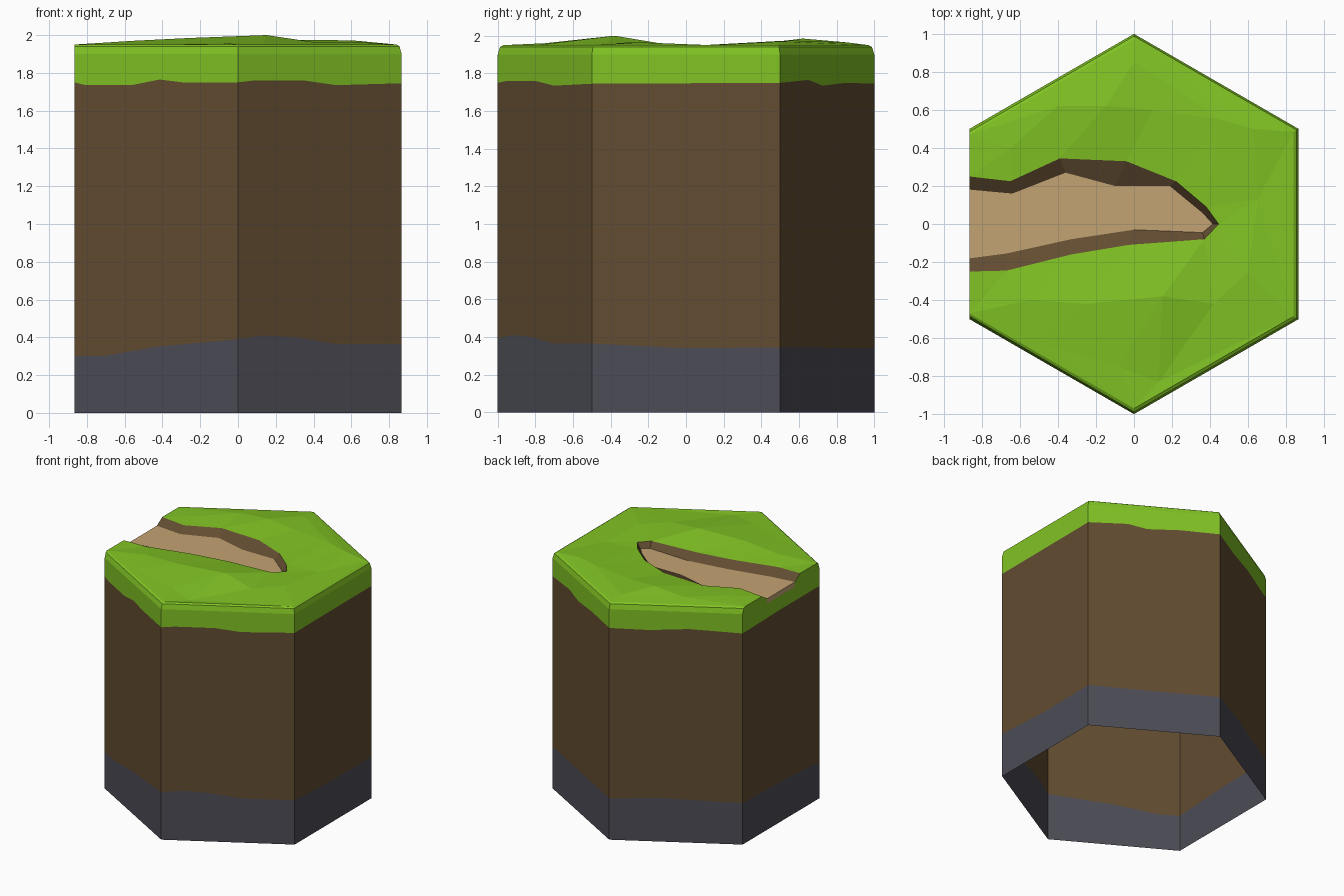
import bpy
from math import sqrt
from mathutils import Vector
from mathutils.geometry import delaunay_2d_cdt

if "Cube" in bpy.data.objects:
    bpy.data.objects.remove(bpy.data.objects["Cube"])


def material(name, rgb):
    m = bpy.data.materials.new(name)
    m.diffuse_color = [((c / 255 + 0.055) / 1.055) ** 2.4 for c in rgb] + [1]
    m.use_nodes = True
    m.node_tree.nodes["Principled BSDF"].inputs["Base Color"].default_value = m.diffuse_color
    return m


STONE = material("stone grey", (76, 76, 86))
SOIL = material("soil brown", (98, 76, 49))
GRASS = material("grass green", (129, 195, 36))
SAND = material("path sand", (196, 164, 116))


def build(name, verts, faces, mats, indices=None):
    me = bpy.data.meshes.new(name)
    me.from_pydata(verts, [], faces)
    for m in mats:
        me.materials.append(m)
    for p, i in zip(me.polygons, indices or [0] * len(faces)):
        p.material_index = i
    ob = bpy.data.objects.new(name, me)
    bpy.context.collection.objects.link(ob)
    return ob


def lerp_table(table, t):
    for (t0, z0), (t1, z1) in zip(table, table[1:]):
        if t <= t1:
            return z0 + (z1 - z0) * (t - t0) / (t1 - t0)
    return table[-1][1]


# Hexagon corners, counter-clockwise from the front left; side 5 is the -x side
W = sqrt(3) / 2
HEX = [(-W, -.5), (0, -1), (W, -.5), (W, .5), (0, 1), (-W, .5)]
FLOOR, LIP, TOP = 1.905, 1.865, 1.95

# Layer heights along the perimeter (t = side number + fraction)
stone_top = [(0, .30), (.17, .30), (.5, .35), (1, .39), (1.15, .41), (1.35, .40), (1.6, .365),
             (2, .365), (2.5, .34), (3, .345), (4, .34), (4.4, .36), (5, .34), (5.5, .33), (6, .30)]
grass_low = [(0, 1.75), (.07, 1.735), (.35, 1.735), (.52, 1.765), (.66, 1.75), (1, 1.75),
             (1.1, 1.76), (1.4, 1.76), (1.6, 1.735), (2, 1.745), (3, 1.75), (3.3, 1.765),
             (3.45, 1.735), (3.7, 1.75), (4.3, 1.74), (4.6, 1.76), (5, 1.74), (5.5, 1.75), (6, 1.75)]
# Upper edge: level, except for the path notch on the -x side
half = [(5, 1.9), (5.015, 1.94), (5.03, TOP), (5.25, TOP), (5.319, FLOOR), (5.32, LIP)]
wall_top = [(0, 1.9)] + half + [(11 - t, z) for t, z in reversed(half)]

# Side walls: stone, soil and grass bands, open at the bottom
ts = sorted({i / 8 for i in range(49)} | {t for tab in (stone_top, grass_low, wall_top) for t, _ in tab})
verts, faces, idx = [], [], []
for t in ts:
    s = min(int(t), 5)
    a, b = HEX[s], HEX[(s + 1) % 6]
    x, y = (a[k] + (b[k] - a[k]) * (t - s) for k in (0, 1))
    for z in (0, lerp_table(stone_top, t), lerp_table(grass_low, t), lerp_table(wall_top, t)):
        verts.append((x, y, z))
for c in range(len(ts) - 1):
    for k in range(3):
        i = c * 4 + k
        faces.append((i, i + 4, i + 5, i + 1))
        idx.append(k)
build("earth_block", verts, faces, [STONE, SOIL, GRASS], idx)


# Bevelled grass rim on five sides
def ring(scale, left_y, z):
    pts = [(x * scale, y * scale, z) for x, y in HEX]
    pts[0], pts[5] = (-W, -left_y, z), (-W, left_y, z)
    return pts


rings = [ring(1, .5, 1.9), ring(.988, .485, 1.94), ring(.97, .47, TOP)]
build("grass_rim", sum(rings, []),
      [(r * 6 + i, r * 6 + i + 1, r * 6 + i + 7, r * 6 + i + 6) for r in (0, 1) for i in range(5)],
      [GRASS])

# Path outline at grass level and at sand level
bank = [(-W, .25), (-.65, .225), (-.39, .345), (-.04, .33), (.22, .225), (.38, .09), (.445, 0),
        (.37, -.08), (-.03, -.11), (-.33, -.16), (-.67, -.245), (-W, -.25)]
bed = [(-W, .181), (-.64, .16), (-.36, .27), (-.1, .2), (.19, .2), (.36, .06), (.415, 0),
       (.36, -.045), (0, -.03), (-.33, -.08), (-.67, -.155), (-W, -.181)]
n = len(bank)

# Faceted grass surface with low bumps, cut around the path
bumps = [(.15, -.38, 2.0), (-.15, .62, 1.985), (-.4, .62, 1.965), (.1, .6, 1.97), (.45, .55, 1.975),
         (.65, .13, 1.95), (.6, -.25, 1.965), (.42, -.42, 1.96), (-.25, -.42, 1.985),
         (-.08, -.75, 1.96), (.13, -.83, 1.945), (-.5, -.62, 1.955), (-.65, .4, 1.96),
         (.63, .5, 1.97), (-.55, -.4, 1.97), (.0, .85, 1.965)]
outline = rings[2] + [(x, y, TOP) for x, y in bank]
pts = outline + bumps
co, _, tris, orig, _, _ = delaunay_2d_cdt(
    [Vector(p[:2]) for p in pts], [], [list(range(len(outline)))], 1, 1e-5)
build("grass_top", [(v.x, v.y, pts[o[0]][2] if o else TOP) for v, o in zip(co, orig)],
      [tuple(f) for f in tris], [GRASS])

# Soil banks sloping down to the path
build("path_banks", [(x, y, TOP) for x, y in bank] + [(x, y, FLOOR) for x, y in bed],
      [(i, i + n, i + n + 1, i + 1) for i in range(n - 1)], [SOIL])

# Sand floor with its thin end face at the -x side
build("path_floor", [(x, y, FLOOR) for x, y in bed] + [(-W, .181, LIP), (-W, -.181, LIP)],
      [tuple(reversed(range(n))), (0, n, n + 1, n - 1)], [SAND])
